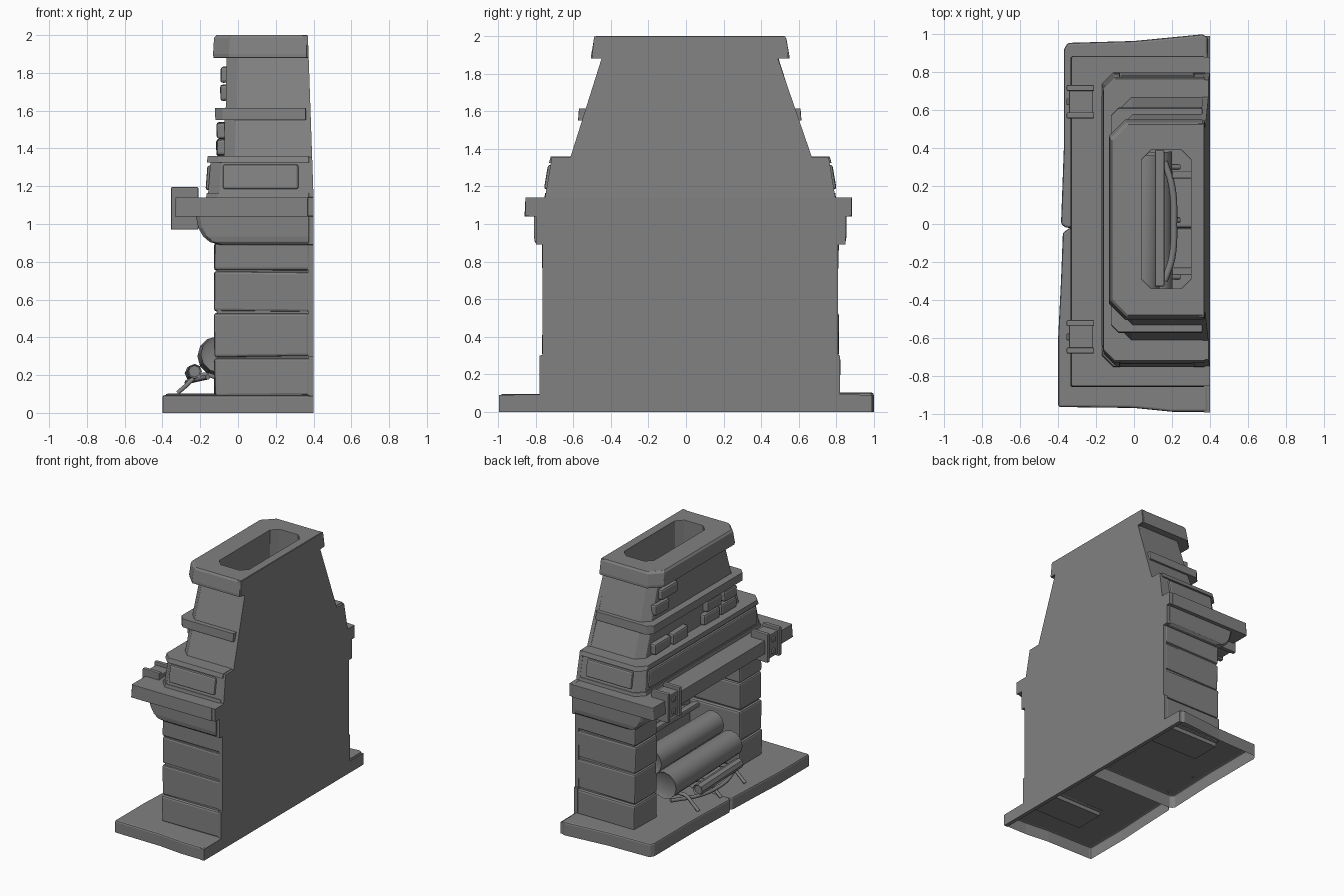
import bpy, bmesh, math, random
from mathutils import Vector

random.seed(4)
cube = bpy.data.objects.get("Cube")
if cube:
    bpy.data.objects.remove(cube, do_unlink=True)

stone = bpy.data.materials.new("stone_grey")
stone.use_nodes = True
stone.diffuse_color = (0.22, 0.22, 0.22, 1)
stone.node_tree.nodes["Principled BSDF"].inputs["Base Color"].default_value = (0.22, 0.22, 0.22, 1)


def finish(bm, name, bevel=0.0, smooth=False):
    bmesh.ops.recalc_face_normals(bm, faces=bm.faces)
    me = bpy.data.meshes.new(name)
    bm.to_mesh(me)
    bm.free()
    me.materials.append(stone)
    ob = bpy.data.objects.new(name, me)
    bpy.context.collection.objects.link(ob)
    if bevel:
        m = ob.modifiers.new("soft_edges", "BEVEL")
        m.width, m.segments, m.limit_method = bevel, 2, "ANGLE"
        m.angle_limit = math.radians(35)
    if smooth:
        bpy.ops.object.select_all(action="DESELECT")
        ob.select_set(True)
        bpy.context.view_layer.objects.active = ob
        bpy.ops.object.shade_smooth_by_angle(angle=math.radians(40))
    return ob


def box(name, lo, hi, bevel=0.012, jitter=0.0, lean=(0, 0)):
    """Box between two corners; lean shifts the top in x and y."""
    bm = bmesh.new()
    bmesh.ops.create_cube(bm, size=1)
    for v in bm.verts:
        top = v.co.z > 0
        for i in range(3):
            v.co[i] = (lo[i] + hi[i]) / 2 + v.co[i] * (hi[i] - lo[i])
            v.co[i] += random.uniform(-jitter, jitter)
        if top:
            v.co.x += lean[0]
            v.co.y += lean[1]
    return finish(bm, name, bevel)


def octagon(xf, xb, y0, y1, cf, cb):
    return [(xb - cb, y1), (xb, y1 - cb), (xb, y0 + cb), (xb - cb, y0),
            (xf + cf, y0), (xf, y0 + cf), (xf, y1 - cf), (xf + cf, y1)]


def bridge(bm, a, b):
    for i in range(len(a)):
        j = (i + 1) % len(a)
        bm.faces.new((a[i], a[j], b[j], b[i]))


FLUE = octagon(0.04, 0.30, -0.34, 0.39, 0.05, 0.05)


def ring(name, levels, chamfer, back=0.375, bevel=0.012):
    """Stacked outline levels (z, front x, y min, y max) around the open flue."""
    bm = bmesh.new()
    loops = []
    for z, xf, y0, y1 in levels:
        loops.append([bm.verts.new((x, y, z)) for x, y in octagon(xf, back, y0, y1, chamfer, 0.003)])
    for z in (levels[-1][0], levels[0][0]):
        loops.append([bm.verts.new((x, y, z)) for x, y in FLUE])
    for i in range(len(loops)):
        bridge(bm, loops[i], loops[(i + 1) % len(loops)])
    return finish(bm, name, bevel)


def log(name, a, b, r, sides=12):
    a, b = Vector(a), Vector(b)
    bm = bmesh.new()
    bmesh.ops.create_cone(bm, cap_ends=True, segments=sides, radius1=r, radius2=r * 0.93, depth=(b - a).length)
    ends = [f for f in bm.faces if len(f.verts) == sides]
    bmesh.ops.inset_individual(bm, faces=ends, thickness=r * 0.2, depth=-0.012)
    bm.transform((b - a).to_track_quat("Z", "Y").to_matrix().to_4x4())
    bmesh.ops.translate(bm, verts=bm.verts, vec=(a + b) / 2)
    return finish(bm, name, smooth=True)


def rod(name, points, r):
    cu = bpy.data.curves.new(name, "CURVE")
    cu.dimensions, cu.bevel_depth, cu.bevel_resolution = "3D", r, 1
    cu.resolution_u, cu.use_fill_caps = 5, True
    sp = cu.splines.new("BEZIER")
    sp.bezier_points.add(len(points) - 1)
    for p, co in zip(sp.bezier_points, points):
        p.co = co
        p.handle_left_type = p.handle_right_type = "AUTO"
    cu.materials.append(stone)
    ob = bpy.data.objects.new(name, cu)
    bpy.context.collection.objects.link(ob)
    bpy.ops.object.select_all(action="DESELECT")
    ob.select_set(True)
    bpy.context.view_layer.objects.active = ob
    bpy.ops.object.convert(target="MESH")


# Hearth slab: two open-bottomed halves with a crack between them
def slab(name, outline, height):
    bm = bmesh.new()
    low = [bm.verts.new((x, y, 0)) for x, y in outline]
    high = [bm.verts.new((x, y, height)) for x, y in outline]
    bridge(bm, low, high)
    bm.faces.new(high)
    finish(bm, name, 0.012)


slab("hearth_slab_left", [(0.39, -0.02), (0.39, 0.985), (0.36, 1.0), (0.0, 0.965), (-0.35, 0.955),
                          (-0.37, 0.92), (-0.37, 0.4), (-0.385, 0.0), (-0.36, -0.02)], 0.102)
slab("hearth_slab_right", [(0.39, -0.022), (-0.34, -0.022), (-0.375, -0.045), (-0.385, -0.3), (-0.4, -0.6),
                           (-0.4, -0.965), (0.0, -0.97), (0.2, -0.99), (0.39, -0.99)], 0.094)

# Flat back plate that follows the stepped outline
outline = [(0, -0.995, 0.99), (0.09, -0.995, 0.99), (0.092, -0.78, 0.82), (0.3, -0.78, 0.82),
           (0.302, -0.765, 0.81), (0.89, -0.765, 0.81), (0.892, -0.8, 0.85), (1.04, -0.8, 0.85),
           (1.042, -0.855, 0.88), (1.14, -0.855, 0.88), (1.142, -0.75, 0.795), (1.355, -0.715, 0.76),
           (1.357, -0.615, 0.67), (1.88, -0.45, 0.49), (1.882, -0.5, 0.545), (1.998, -0.49, 0.53)]
bm = bmesh.new()
rows = []
for z, y0, y1 in outline:
    xb = 0.4 - 0.03 * max(0, z - 1.14) / 0.86
    rows.append([bm.verts.new((x, y, z)) for x, y in
                 ((xb, y0), (xb, y1), (xb - 0.03, y1), (xb - 0.03, y0))])
for a, b in zip(rows, rows[1:]):
    bridge(bm, a, b)
bm.faces.new(rows[0])
bm.faces.new(rows[-1])
finish(bm, "back_plate")
box("firebox_back", (0.31, -0.55, 0.06), (0.385, 0.58, 0.92), 0)

# Pillars of stacked stone blocks around a mortar core
courses = [(0.09, 0.29), (0.298, 0.528), (0.536, 0.748), (0.756, 0.9)]
for side, label in ((1, "left"), (-1, "right")):
    def span(inner, outer):
        ys = sorted((0.022 + side * inner, 0.022 + side * outer))
        return ys
    y0, y1 = span(0.54, 0.775)
    box(f"pillar_core_{label}", (-0.11, y0, 0.06), (0.385, y1, 0.92), 0)
    for n, (z0, z1) in enumerate(courses):
        y0, y1 = span(0.515, (0.8, 0.788, 0.785, 0.79)[n])
        box(f"pillar_block_{label}_{n + 1}", (-0.125, y0, z0), (0.38, y1, z1), 0.014, 0.004)

# Corbel and mantel shelf
ring("corbel", [(0.89, -0.10, -0.79, 0.835), (0.905, -0.15, -0.805, 0.85), (0.935, -0.185, -0.81, 0.855),
                (0.98, -0.21, -0.81, 0.855), (1.05, -0.225, -0.81, 0.855)], 0.02)
ring("mantel_shelf", [(1.04, -0.335, -0.86, 0.885), (1.14, -0.33, -0.855, 0.885)], 0.008, 0.37, 0.016)

# Metal straps clamping the mantel
for y, label in ((0.645, "left"), (-0.595, "right")):
    for e in (-1, 1):
        c = y + e * 0.072
        box(f"strap_flange_{label}_{e + 2}", (-0.355, c - 0.016, 0.97), (-0.21, c + 0.016, 1.195), 0.006)
    box(f"strap_plate_{label}", (-0.342, y - 0.07, 0.985), (-0.215, y + 0.07, 1.17), 0.006)
    for z in (1.03, 1.125):
        box(f"strap_bolt_{label}_{round(z * 100)}", (-0.356, y - 0.018, z - 0.018), (-0.33, y + 0.018, z + 0.018), 0.006)

# Hood with a top lip and raised panels
ring("hood", [(1.14, -0.16, -0.75, 0.795), (1.34, -0.145, -0.715, 0.76)], 0.06)
ring("hood_lip", [(1.325, -0.165, -0.73, 0.775), (1.36, -0.16, -0.72, 0.765)], 0.06)
ring("hood_foot", [(1.135, -0.17, -0.755, 0.8), (1.165, -0.165, -0.75, 0.795)], 0.06)
box("hood_panel_front", (-0.172, -0.65, 1.18), (-0.12, 0.69, 1.31), 0.012, 0, (0.01, 0))
box("hood_panel_left", (-0.08, 0.74, 1.185), (0.32, 0.802, 1.315), 0.012, 0, (0, -0.022))
box("hood_panel_right", (-0.08, -0.757, 1.185), (0.32, -0.7, 1.315), 0.012, 0, (0, 0.022))

# Tapered chimney, band and cap
ring("chimney_lower", [(1.35, -0.075, -0.615, 0.67), (1.56, -0.07, -0.55, 0.595)], 0.06)
ring("chimney_band", [(1.55, -0.12, -0.575, 0.615), (1.615, -0.122, -0.57, 0.61)], 0.04, 0.36)
ring("chimney_upper", [(1.61, -0.065, -0.535, 0.58), (1.89, -0.06, -0.445, 0.49)], 0.06, 0.36)
ring("chimney_cap", [(1.88, -0.13, -0.505, 0.55), (1.90, -0.132, -0.505, 0.55), (1.985, -0.127, -0.49, 0.535),
                     (2.0, -0.115, -0.48, 0.525)], 0.085, 0.365)

# Loose bricks showing on the chimney front
bricks = [(0.33, 1.79, 0.2), (0.42, 1.695, 0.17), (0.44, 1.405, 0.2), (0.22, 1.405, 0.19),
          (-0.2, 1.495, 0.18), (-0.38, 1.405, 0.19), (-0.17, 1.405, 0.19), (-0.4, 1.495, 0.16)]
for n, (y, z, w) in enumerate(bricks):
    front = -0.092 if z > 1.6 else -0.112
    box(f"brick_{n + 1}", (front, y - w / 2, z - 0.043), (-0.04, y + w / 2, z + 0.043), 0.014, 0.004)

# Firewood
log("front_log", (-0.11, 0.43, 0.30), (-0.10, -0.42, 0.31), 0.105)
log("back_log", (0.06, 0.36, 0.42), (0.04, -0.40, 0.44), 0.10)
log("low_log", (0.11, 0.38, 0.26), (0.12, -0.36, 0.26), 0.09)
log("thin_log", (-0.24, 0.2, 0.21), (-0.23, -0.33, 0.22), 0.042, 8)

# Grate with bowed rails and curved legs
rod("grate_front_rail", [(-0.16, 0.42, 0.19), (-0.25, 0.2, 0.17), (-0.27, 0.0, 0.16),
                         (-0.25, -0.2, 0.17), (-0.16, -0.4, 0.19)], 0.014)
for n, y in enumerate((0.3, 0.02, -0.28)):
    rod(f"grate_leg_{n + 1}", [(-0.32, y, 0.105), (-0.28, y, 0.14), (-0.2, y, 0.2), (-0.08, y, 0.18),
                               (0.1, y, 0.17), (0.24, y, 0.11)], 0.013)

# Hanging rail and bowed bar inside the flue
box("flue_rail", (0.11, -0.33, 0.57), (0.16, 0.39, 0.61), 0.008)
rod("flue_bar", [(0.16, 0.33, 0.58), (0.2, 0.2, 0.58), (0.21, 0.0, 0.58), (0.2, -0.18, 0.58), (0.16, -0.3, 0.58)], 0.018)
for n, y in enumerate((0.26, -0.25)):
    box(f"flue_hook_{n + 1}", (0.2, y - 0.02, 0.56), (0.32, y + 0.02, 0.6), 0.006)
